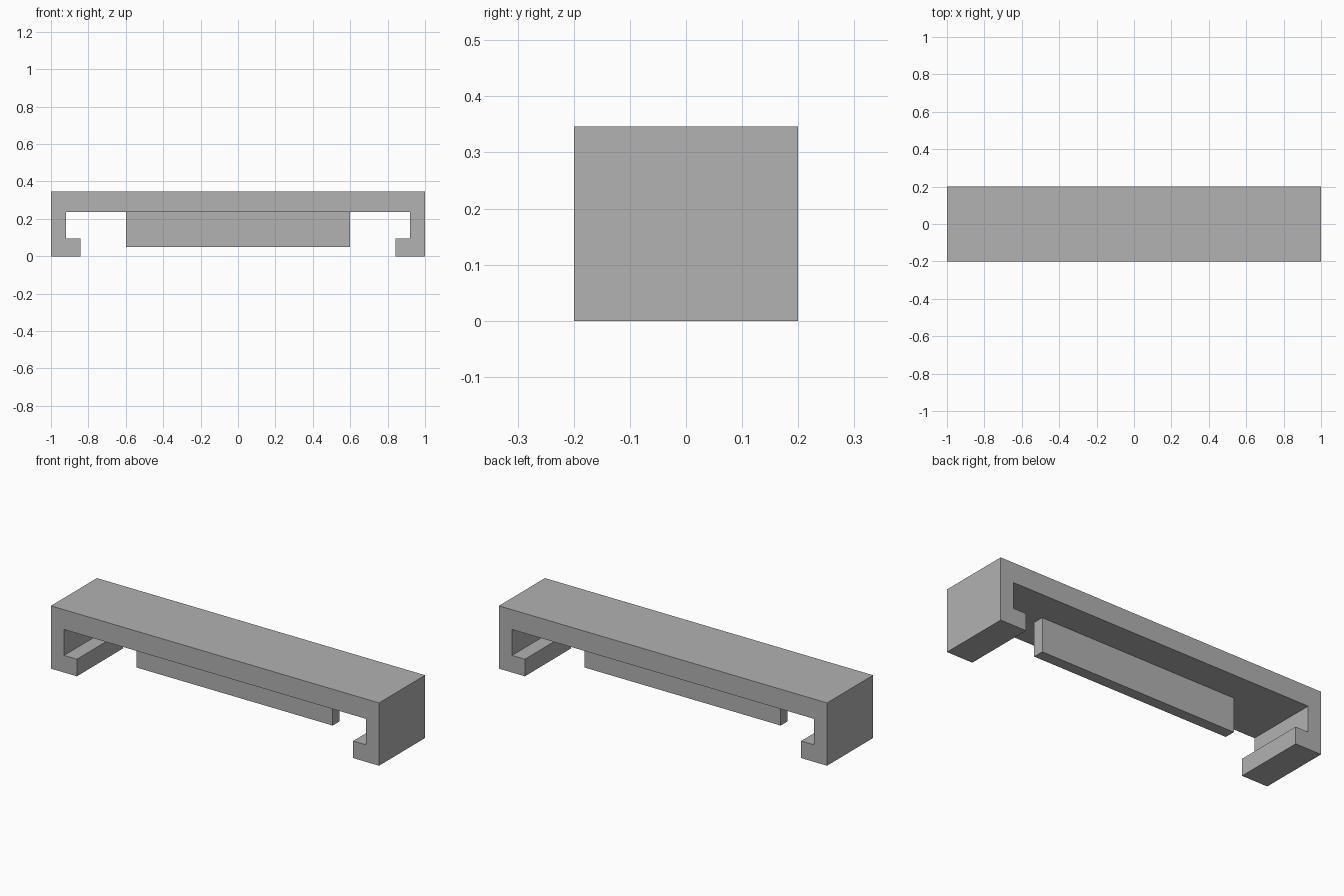
import bpy
import bmesh

cube = bpy.data.objects.get("Cube")
if cube:
    bpy.data.objects.remove(cube, do_unlink=True)

DEPTH = 0.4
TOP, UNDERSIDE = 0.346, 0.237

# Single grey material
grey = bpy.data.materials.new("plain grey")
grey.use_nodes = True
colour = (0.445, 0.445, 0.445, 1)
grey.diffuse_color = colour
grey.node_tree.nodes["Principled BSDF"].inputs["Base Color"].default_value = colour


def extrude_profile(name, points, depth):
    """Extrude an x-z outline along y, centred on y = 0."""
    bm = bmesh.new()
    face = bm.faces.new([bm.verts.new((x, -depth / 2, z)) for x, z in points])
    result = bmesh.ops.extrude_face_region(bm, geom=[face])
    verts = [v for v in result["geom"] if isinstance(v, bmesh.types.BMVert)]
    bmesh.ops.translate(bm, verts=verts, vec=(0, depth, 0))
    bmesh.ops.recalc_face_normals(bm, faces=bm.faces)
    mesh = bpy.data.meshes.new(name)
    bm.to_mesh(mesh)
    bm.free()
    mesh.materials.append(grey)
    obj = bpy.data.objects.new(name, mesh)
    bpy.context.collection.objects.link(obj)
    return obj


def mirrored(half):
    """Close a right-hand outline with its reflection in x = 0."""
    return half + [(-x, z) for x, z in reversed(half)]


# Bar with hooked ends
hook = [(1, TOP), (1, 0), (0.842, 0), (0.842, 0.094), (0.92, 0.094), (0.92, UNDERSIDE)]
extrude_profile("clip_body", mirrored(hook), DEPTH)

# Thin rib hanging under the middle
extrude_profile("centre_rib", mirrored([(0.598, UNDERSIDE), (0.598, 0.049)]), 0.06)
